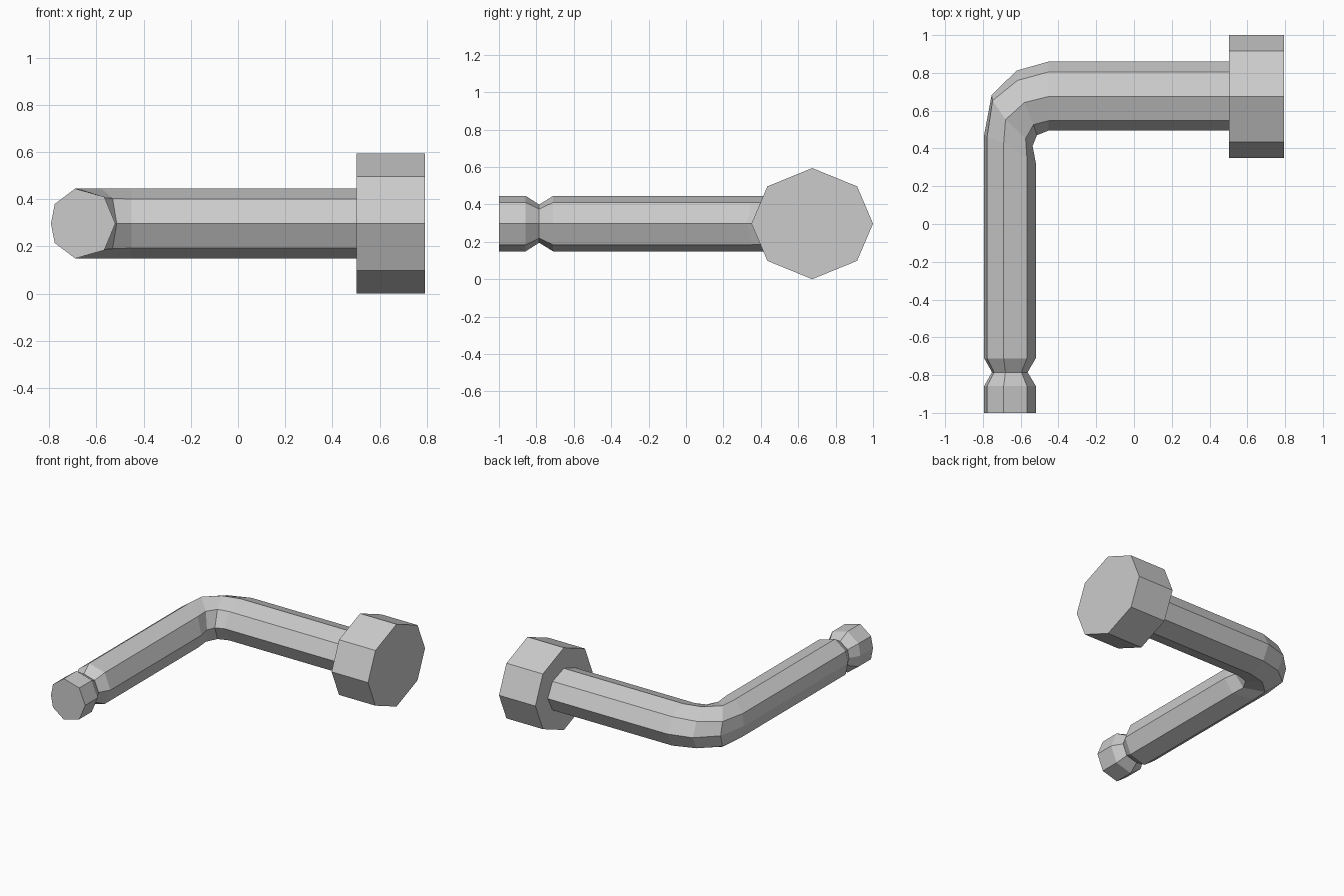
import bpy, bmesh
from mathutils import Vector

if "Cube" in bpy.data.objects:
    bpy.data.objects.remove(bpy.data.objects["Cube"])

ZC = 0.297  # height of the rod's centre line


def half_ring(xy, dz):
    """Octagon from 5 plan points (outer to inner), mirrored about the centre plane."""
    up = [(x, y, ZC + d) for (x, y), d in zip(xy, dz)]
    low = [(x, y, 2 * ZC - z) for x, y, z in up[3:0:-1]]
    return [Vector(p) for p in up + low]


def loft(name, rings):
    bm = bmesh.new()
    vs = [[bm.verts.new(p) for p in r] for r in rings]
    n = len(rings[0])
    for a, b in zip(vs, vs[1:]):
        for i in range(n):
            j = (i + 1) % n
            bm.faces.new((a[i], a[j], b[j], b[i]))
    bm.faces.new(vs[0])
    bm.faces.new(vs[-1][::-1])
    bmesh.ops.recalc_face_normals(bm, faces=bm.faces)
    me = bpy.data.meshes.new(name)
    bm.to_mesh(me)
    bm.free()
    ob = bpy.data.objects.new(name, me)
    bpy.context.collection.objects.link(ob)
    return ob


# Section heights at the long arm (a) and at the leg (b)
DZ_A = (0, 0.104, 0.148, 0.104, 0)
DZ_B = (0, 0.083, 0.148, 0.113, 0)


def blend(t):
    return [a + (b - a) * t for a, b in zip(DZ_A, DZ_B)]


ARM_Y = (0.86, 0.805, 0.675, 0.547, 0.495)
LEG_X = (-0.793, -0.777, -0.69, -0.567, -0.52)


def arm(x):
    return half_ring([(x, y) for y in ARM_Y], DZ_A)


def leg(y, s=1.0):
    cx = -0.66
    return half_ring([(cx + (x - cx) * s, y) for x in LEG_X], [d * s for d in DZ_B])


# Bent rod: arm, three bend segments, leg with a neck groove near the tip
bend_1 = [(-0.622, 0.812), (-0.617, 0.76), (-0.58, 0.643), (-0.532, 0.526), (-0.514, 0.47)]
bend_2 = [(-0.754, 0.682), (-0.749, 0.653), (-0.68, 0.553), (-0.574, 0.452), (-0.537, 0.413)]
bend_3 = list(zip(LEG_X, (0.474, 0.465, 0.426, 0.35, 0.325)))
loft("bent_rod", [
    arm(0.51), arm(-0.452),
    half_ring(bend_1, blend(0.33)),
    half_ring(bend_2, blend(0.67)),
    half_ring(bend_3, blend(1)),
    leg(-0.711), leg(-0.785, 0.69), leg(-0.857), leg(-1.0),
])

# Octagonal head
HEAD_Y = (1.0, 0.915, 0.675, 0.435, 0.35)
HEAD_DZ = (0, 0.199, 0.297, 0.199, 0)
loft("head", [half_ring([(x, y) for y in HEAD_Y], HEAD_DZ) for x in (0.502, 0.793)])
